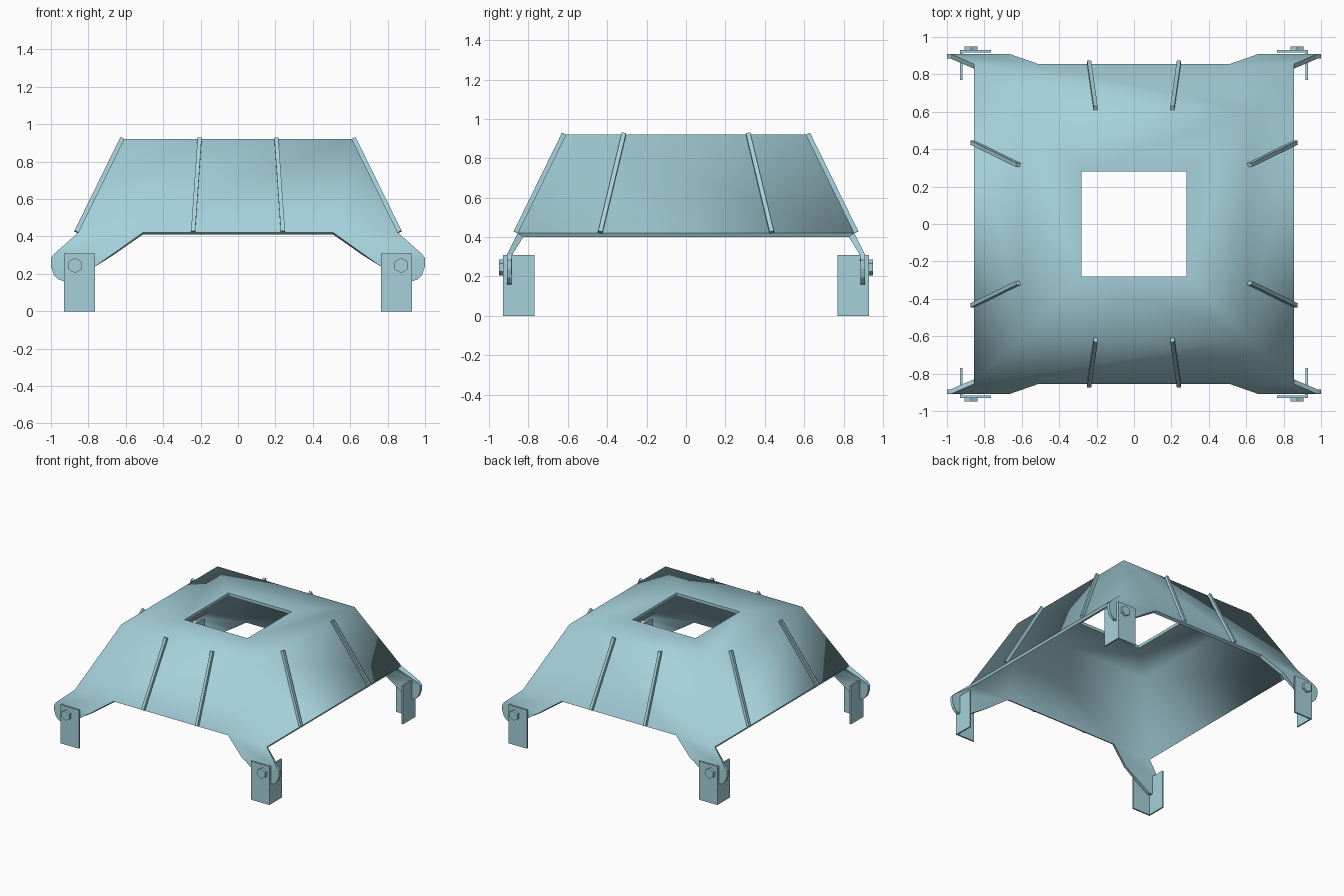
import bpy, bmesh
from mathutils import Vector, Matrix

if "Cube" in bpy.data.objects:
    bpy.data.objects.remove(bpy.data.objects["Cube"], do_unlink=True)

COLOUR = (0.38, 0.64, 0.71, 1)
paint = bpy.data.materials.new("pale_teal")
paint.use_nodes = True
paint.diffuse_color = COLOUR
paint.node_tree.nodes["Principled BSDF"].inputs["Base Color"].default_value = COLOUR

TOP, RIM, BEND = 0.92, 0.42, 0.31      # heights of roof, lower rim and ear bend
SIGNS = (-1, 1)


def reach(z):
    """Half width of the sloping hood at height z."""
    return 0.61 + 0.49 * (TOP - z)


def make_object(name, bm):
    mesh = bpy.data.meshes.new(name)
    bm.to_mesh(mesh)
    bm.free()
    mesh.materials.append(paint)
    obj = bpy.data.objects.new(name, mesh)
    bpy.context.collection.objects.link(obj)
    return obj


def make_box(name, size, matrix):
    bm = bmesh.new()
    bmesh.ops.create_cube(bm, size=1, matrix=matrix @ Matrix.Diagonal((*size, 1)))
    return make_object(name, bm)


# Hood: roof with a square opening, four slopes and four bolted ears
bm = bmesh.new()


def add_face(points):
    bm.faces.new([bm.verts.new(p) for p in points])


r, b, h = reach(TOP), reach(RIM), 0.28
ear_y = reach(BEND)
ear_outline = [(0.665, BEND), (0.98, BEND), (1, 0.285), (1, 0.24), (0.985, 0.195),
               (0.96, 0.17), (0.93, 0.16), (0.89, 0.16), (0.77, 0.235)]
for s in SIGNS:
    add_face([(-h, s * h, TOP), (h, s * h, TOP), (r, s * r, TOP), (-r, s * r, TOP)])
    add_face([(s * h, -h, TOP), (s * h, h, TOP), (s * r, r, TOP), (s * r, -r, TOP)])
    add_face([(s * r, -r, TOP), (s * r, r, TOP), (s * b, b, RIM), (s * b, -b, RIM)])
    add_face([(-r, s * r, TOP), (r, s * r, TOP), (b, s * b, RIM),
              (0.51, s * b, RIM), (-0.51, s * b, RIM), (-b, s * b, RIM)])
    for t in SIGNS:
        add_face([(t * 0.51, s * b, RIM), (t * b, s * b, RIM),
                  (t * 0.98, s * ear_y, BEND), (t * 0.665, s * ear_y, BEND)])
        add_face([(t * x, s * ear_y, z) for x, z in ear_outline])
bmesh.ops.remove_doubles(bm, verts=bm.verts, dist=0.0005)
bmesh.ops.recalc_face_normals(bm, faces=bm.faces)
bm.normal_update()
if max(bm.faces, key=lambda f: f.calc_center_median().z).normal.z < 0:
    bmesh.ops.reverse_faces(bm, faces=bm.faces)
sheet_faces = len(bm.faces)
hood = make_object("hood", bm)

# Give the sheet its thickness, then keep only the cut rims sharp
shell = hood.modifiers.new("thickness", "SOLIDIFY")
shell.thickness = 0.024
shell.offset = -1
shell.use_even_offset = True
bpy.context.view_layer.objects.active = hood
hood.select_set(True)
bpy.ops.object.modifier_apply(modifier=shell.name)
bm = bmesh.new()
bm.from_mesh(hood.data)
for face in bm.faces:
    face.smooth = True
    if face.index >= 2 * sheet_faces:
        for edge in face.edges:
            edge.smooth = False
bm.to_mesh(hood.data)
bm.free()


# Stiffening ribs lying on the slopes
def make_rib(name, start, end, normal):
    along = (end - start).normalized()
    across = normal.cross(along)
    frame = Matrix((across, along, normal)).transposed().to_4x4()
    frame.translation = (start + end) / 2 + normal * 0.008
    make_box(name, (0.022, (end - start).length, 0.028), frame)


for s in SIGNS:
    for t in SIGNS:
        make_rib("end_rib", Vector((t * 0.205, s * r, TOP)),
                 Vector((t * 0.24, s * b, RIM)), Vector((0, s, 0.49)).normalized())
        make_rib("side_rib", Vector((s * r, t * 0.315, TOP)),
                 Vector((s * b, t * 0.435, RIM)), Vector((s, 0, 0.49)).normalized())

# Corner feet: angle bracket of two plates, and a hexagonal bolt
for s in SIGNS:
    for t in SIGNS:
        make_box("foot_front_plate", (0.165, 0.012, 0.31),
                 Matrix.Translation((t * 0.8475, s * 0.924, 0.155)))
        make_box("foot_side_plate", (0.012, 0.16, 0.31),
                 Matrix.Translation((t * 0.924, s * 0.85, 0.155)))
        bm = bmesh.new()
        bmesh.ops.create_cone(
            bm, cap_ends=True, segments=6, radius1=0.041, radius2=0.041, depth=0.03,
            matrix=Matrix.Translation((t * 0.872, s * 0.935, 0.245))
            @ Matrix.Rotation(1.5708, 4, "X"))
        make_object("foot_bolt", bm)
